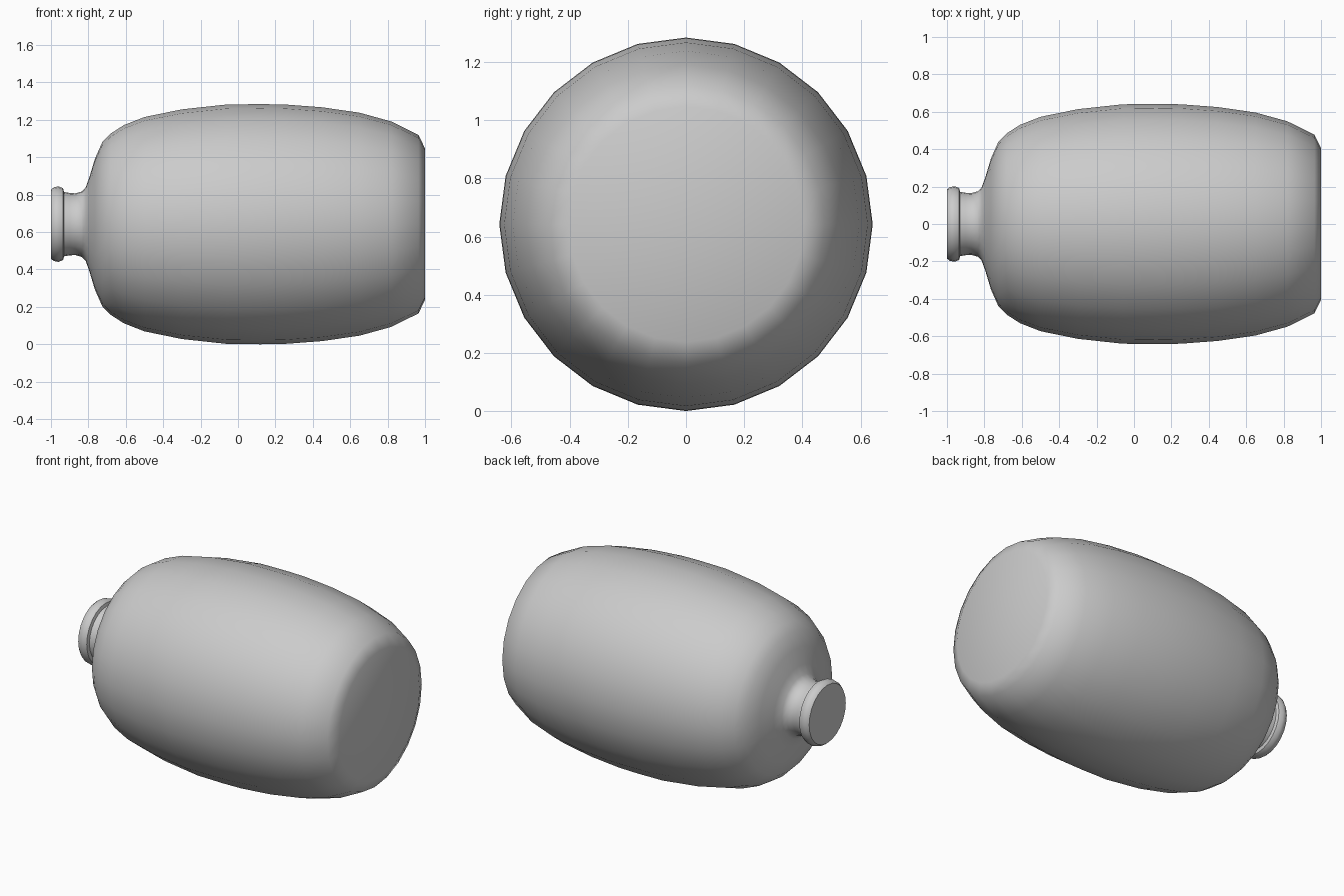
import bpy, bmesh
from math import sin, cos, tau, radians

SIDES = 24
AXIS_HEIGHT = 0.642

cube = bpy.data.objects.get("Cube")
if cube:
    bpy.data.objects.remove(cube, do_unlink=True)


def lathe(name, profile, cap_start=False, cap_end=False):
    """Spin an (x, radius) profile around the horizontal axis."""
    bm = bmesh.new()
    rings = []
    for x, r in profile:
        rings.append([bm.verts.new((x, r * sin(tau * i / SIDES), r * cos(tau * i / SIDES)))
                      for i in range(SIDES)])
    for a, b in zip(rings, rings[1:]):
        for i in range(SIDES):
            j = (i + 1) % SIDES
            bm.faces.new((a[i], b[i], b[j], a[j]))
    if cap_start:
        bm.faces.new(rings[0])
    if cap_end:
        bm.faces.new(rings[-1][::-1])
    bmesh.ops.recalc_face_normals(bm, faces=bm.faces)
    # Open tubes: make sure the side walls face away from the axis
    wall = max(bm.faces, key=lambda f: f.calc_center_median().yz.length)
    if wall.normal.yz.dot(wall.calc_center_median().yz) < 0:
        bmesh.ops.reverse_faces(bm, faces=bm.faces)
    mesh = bpy.data.meshes.new(name)
    bm.to_mesh(mesh)
    bm.free()
    obj = bpy.data.objects.new(name, mesh)
    obj.location.z = AXIS_HEIGHT
    bpy.context.collection.objects.link(obj)
    bpy.ops.object.select_all(action='DESELECT')
    obj.select_set(True)
    bpy.context.view_layer.objects.active = obj
    bpy.ops.object.shade_smooth_by_angle(angle=radians(50))
    return obj


# Barrel body lying on its side, from the neck to the flat base
body_profile = [
    (-0.93, 0.172), (-0.9, 0.167), (-0.87, 0.165), (-0.835, 0.175), (-0.815, 0.195),
    (-0.795, 0.25), (-0.765, 0.35), (-0.725, 0.44), (-0.68, 0.485), (-0.61, 0.53),
    (-0.5, 0.573), (-0.3, 0.614), (-0.06, 0.64), (0.12, 0.642), (0.25, 0.64),
    (0.45, 0.625), (0.65, 0.596), (0.82, 0.549), (0.965, 0.477), (1.0, 0.405),
]
lathe("jar_body", body_profile, cap_end=True)

# Rounded lip with a closed flat mouth
lip_profile = [
    (-1.0, 0.185), (-0.985, 0.197), (-0.96, 0.202), (-0.935, 0.192), (-0.93, 0.172),
]
lathe("neck_lip", lip_profile, cap_start=True)
